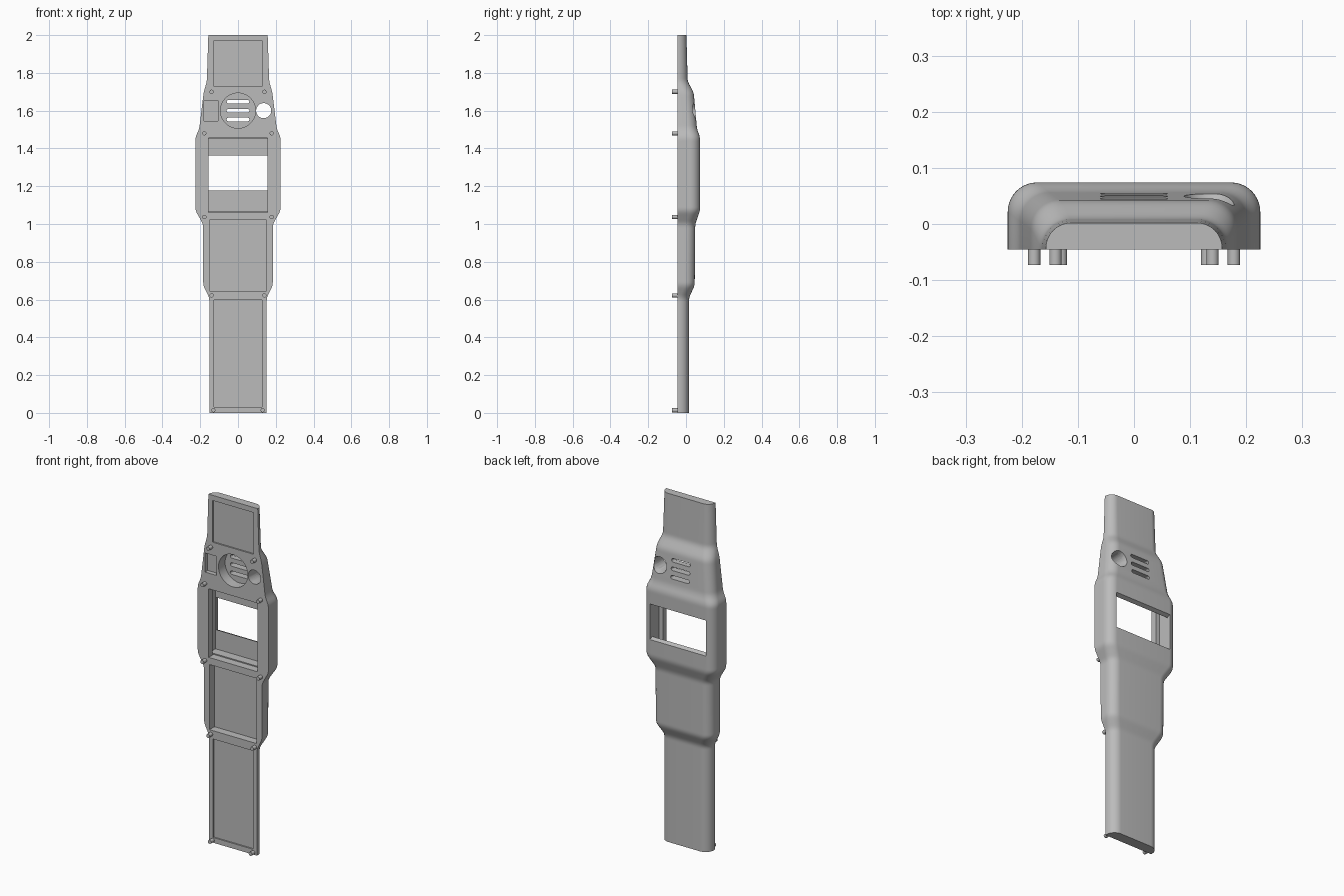
import bpy, bmesh, math

cube = bpy.data.objects.get("Cube")
if cube:
    bpy.data.objects.remove(cube, do_unlink=True)

grey = bpy.data.materials.new("plain grey")
grey.use_nodes = True
grey.diffuse_color = (0.5, 0.5, 0.5, 1)
grey.node_tree.nodes["Principled BSDF"].inputs["Base Color"].default_value = (0.5, 0.5, 0.5, 1)

FRONT = -0.045


def loft(name, rings):
    """Skin closed rings of points and cap both ends."""
    bm = bmesh.new()
    rows = [[bm.verts.new(p) for p in ring] for ring in rings]
    n = len(rows[0])
    for a, b in zip(rows, rows[1:]):
        for i in range(n):
            j = (i + 1) % n
            bm.faces.new((a[i], a[j], b[j], b[i]))
    bm.faces.new(rows[0])
    bm.faces.new(rows[-1])
    bmesh.ops.recalc_face_normals(bm, faces=bm.faces)
    mesh = bpy.data.meshes.new(name)
    bm.to_mesh(mesh)
    bm.free()
    mesh.materials.append(grey)
    obj = bpy.data.objects.new(name, mesh)
    bpy.context.collection.objects.link(obj)
    return obj


def rect(x, z0, z1):
    return [(-x, z0), (x, z0), (x, z1), (-x, z1)]


def disc(x, z, r, n=32):
    return [(x + r * math.cos(math.tau * i / n), z + r * math.sin(math.tau * i / n)) for i in range(n)]


def slot(z, half, r, n=8):
    right = [(half - r + r * math.cos(a), r * math.sin(a))
             for a in [math.pi * (i / n - 0.5) for i in range(n + 1)]]
    return [(x, z + d) for x, d in right] + [(-x, z - d) for x, d in right]


def prism(name, outline, y0, y1, back_outline=None):
    return loft(name, [[(x, y0, z) for x, z in outline],
                       [(x, y1, z) for x, z in back_outline or outline]])


# Casing: height, half width, back depth
stations = [(0, 0.152, 0.016), (0.61, 0.152, 0.016), (0.675, 0.184, 0.046),
            (1.0, 0.185, 0.049), (1.07, 0.225, 0.074), (1.46, 0.225, 0.074),
            (1.505, 0.205, 0.058), (1.695, 0.182, 0.041), (1.755, 0.165, 0.009), (2, 0.157, 0.002)]


def profile(z):
    z = min(max(z, 0), 2)
    for a, b in zip(stations, stations[1:]):
        if z <= b[0]:
            t = (z - a[0]) / (b[0] - a[0])
            return [a[k] + t * (b[k] - a[k]) for k in (1, 2)]


def section(z):
    # Average nearby samples so the shoulders blend softly
    samples = [profile(z + k * 0.003) for k in range(-5, 6)]
    w, d = [sum(s[k] for s in samples) / len(samples) for k in (0, 1)]
    r = min(0.052, d - FRONT - 0.002)
    arc = [math.radians(a) for a in range(0, 91, 9)]
    half = [(w, FRONT)] + [(w - r + r * math.cos(a), d - r + r * math.sin(a)) for a in arc]
    return [(x, y, z) for x, y in half] + [(-x, y, z) for x, y in reversed(half)]


levels = {0, 0.3, 0.58, 0.8, 0.85, 1.25, 1.6, 1.85, 2}
for z, _, _ in stations[1:-1]:
    levels.update(round(z + k * 0.008, 3) for k in range(-3, 4))
casing = loft("casing", [section(z) for z in sorted(levels)])

# Hollows and openings
out = FRONT - 0.05
cutters = [
    prism("lower_panel", rect(0.128, 0.03, 0.597), out, -0.037),
    prism("middle_pocket", rect(0.15, 0.645, 1.02), out, 0.0),
    prism("screen_pocket", rect(0.155, 1.06, 1.455), out, 0.0),
    prism("screen_cavity", rect(0.18, 1.066, 1.449), -0.01, 0.052),
    prism("upper_panel", rect(0.13, 1.73, 1.97), out, -0.037),
    prism("screen_window", rect(0.178, 1.18, 1.36), 0.045, 0.08, rect(0.178, 1.165, 1.375)),
    prism("speaker_recess", disc(0, 1.6, 0.093, 48), out, 0.015),
    prism("switch_recess", [(x - 0.142, z) for x, z in rect(0.037, 1.545, 1.655)], out, -0.02),
    prism("round_hole", disc(0.136, 1.6, 0.04), out, 0.2),
    prism("hole_flare", disc(0.136, 1.6, 0.038), 0.018, 0.06, disc(0.136, 1.6, 0.05)),
]
for z in (1.553, 1.6, 1.647):
    cutters.append(prism("speaker_slot", slot(z, 0.06, 0.01), out, 0.2))

bpy.context.view_layer.objects.active = casing
for cutter in cutters:
    cutter.hide_render = True
    mod = casing.modifiers.new(cutter.name, "BOOLEAN")
    mod.operation = "DIFFERENCE"
    mod.solver = "EXACT"
    mod.object = cutter
    bpy.ops.object.modifier_apply(modifier=mod.name)
for cutter in cutters:
    bpy.data.objects.remove(cutter, do_unlink=True)

# Locating pegs along both front edges
pegs = []
for x, z in ((0.13, 0.014), (0.14, 0.622), (0.178, 1.037), (0.178, 1.48), (0.14, 1.7)):
    for side, label in ((1, "left"), (-1, "right")):
        pegs.append(prism(f"{label}_peg", disc(side * x, z, 0.011, 20), -0.073, FRONT + 0.01))

# Smooth shading with crisp edges
bpy.ops.object.select_all(action="DESELECT")
for obj in [casing] + pegs:
    obj.select_set(True)
bpy.ops.object.shade_smooth_by_angle(angle=math.radians(30))
